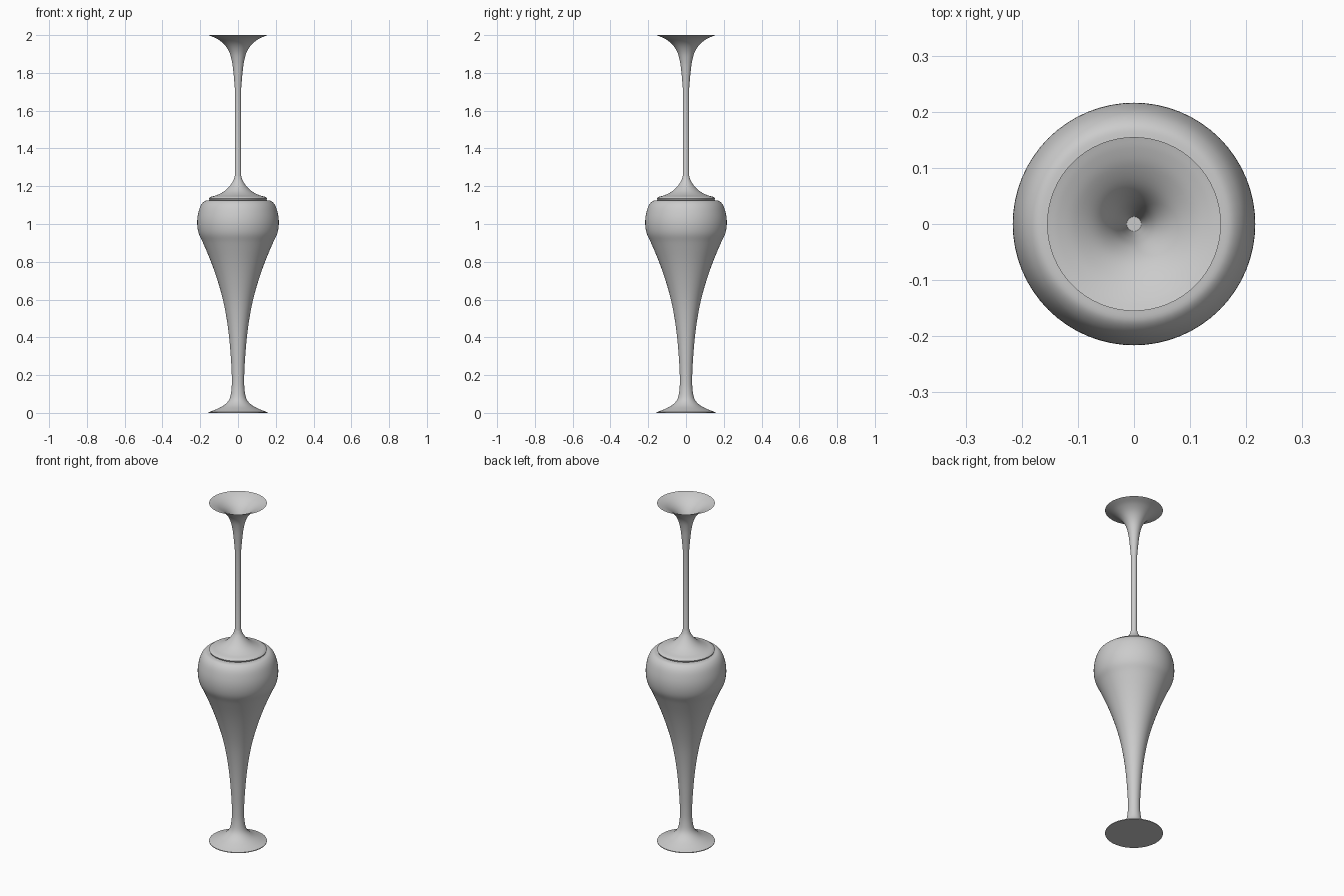
import bpy, bmesh, math
from mathutils import Vector

cube = bpy.data.objects.get("Cube")
if cube:
    bpy.data.objects.remove(cube, do_unlink=True)

SEGMENTS = 64

grey = bpy.data.materials.new("plain grey")
grey.use_nodes = True
colour = (0.6, 0.6, 0.6, 1)
grey.diffuse_color = colour
grey.node_tree.nodes["Principled BSDF"].inputs["Base Color"].default_value = colour


def smooth(points, steps=5):
    """Round a (radius, height) profile with a Catmull-Rom curve."""
    p = [Vector(q) for q in points]
    p = [p[0] * 2 - p[1]] + p + [p[-1] * 2 - p[-2]]
    out = []
    for a, b, c, d in zip(p, p[1:], p[2:], p[3:]):
        # chord-scaled tangents keep uneven spacing free of overshoot
        l0, l1, l2 = (math.sqrt((v - u).length) for u, v in ((a, b), (b, c), (c, d)))
        m1 = (c - b) + l1 * ((b - a) / l0 - (c - a) / (l0 + l1))
        m2 = (c - b) + l1 * ((d - c) / l2 - (d - b) / (l1 + l2))
        for i in range(steps):
            t = i / steps
            out.append(b * (2*t**3 - 3*t**2 + 1) + m1 * (t**3 - 2*t**2 + t)
                       + c * (3*t**2 - 2*t**3) + m2 * (t**3 - t**2))
    return [tuple(v) for v in out] + [tuple(points[-1])]


def lathe(name, profile):
    """Turn a profile about the z axis into a smooth-shaded solid."""
    bm = bmesh.new()
    verts = [bm.verts.new((r, 0, z)) for r, z in profile]
    edges = [bm.edges.new(pair) for pair in zip(verts, verts[1:])]
    bmesh.ops.spin(bm, geom=verts + edges, cent=(0, 0, 0), axis=(0, 0, 1),
                   angle=math.tau, steps=SEGMENTS)
    bmesh.ops.remove_doubles(bm, verts=bm.verts, dist=0.00001)
    bmesh.ops.recalc_face_normals(bm, faces=bm.faces)
    mesh = bpy.data.meshes.new(name)
    bm.to_mesh(mesh)
    bm.free()
    mesh.materials.append(grey)
    obj = bpy.data.objects.new(name, mesh)
    bpy.context.collection.objects.link(obj)
    bpy.ops.object.select_all(action='DESELECT')
    obj.select_set(True)
    bpy.context.view_layer.objects.active = obj
    bpy.ops.object.shade_smooth_by_angle(angle=math.radians(35))
    return obj


# Foot, tapering leg and bulb
foot = smooth([(0.155, 0.004), (0.12, 0.017), (0.075, 0.04), (0.047, 0.07), (0.035, 0.12),
               (0.033, 0.2), (0.039, 0.31), (0.048, 0.41), (0.062, 0.51), (0.08, 0.6),
               (0.108, 0.7), (0.143, 0.8), (0.185, 0.9), (0.208, 0.95), (0.216, 1.0),
               (0.212, 1.05), (0.196, 1.1), (0.175, 1.122), (0.15, 1.126)])
lathe("vase_body", [(0, 0), (0.13, 0), (0.155, 0)] + foot + [(0, 1.126)])

# Lid that sweeps up into the stem, and the flared trumpet with its hollow
outer = smooth([(0.155, 1.136), (0.145, 1.143), (0.112, 1.153), (0.075, 1.172),
                (0.045, 1.2), (0.025, 1.23), (0.017, 1.255)])
flare = smooth([(0.017, 1.72), (0.024, 1.8), (0.032, 1.86), (0.046, 1.91),
                (0.072, 1.95), (0.11, 1.98), (0.155, 2.0)])
hollow = smooth([(0.155, 2.0), (0.135, 1.994), (0.104, 1.98), (0.066, 1.95),
                 (0.041, 1.91), (0.027, 1.86), (0.019, 1.8), (0.013, 1.72)])
lathe("lid_and_trumpet", [(0, 1.128), (0.152, 1.128)] + outer + flare + hollow + [(0, 1.72)])
